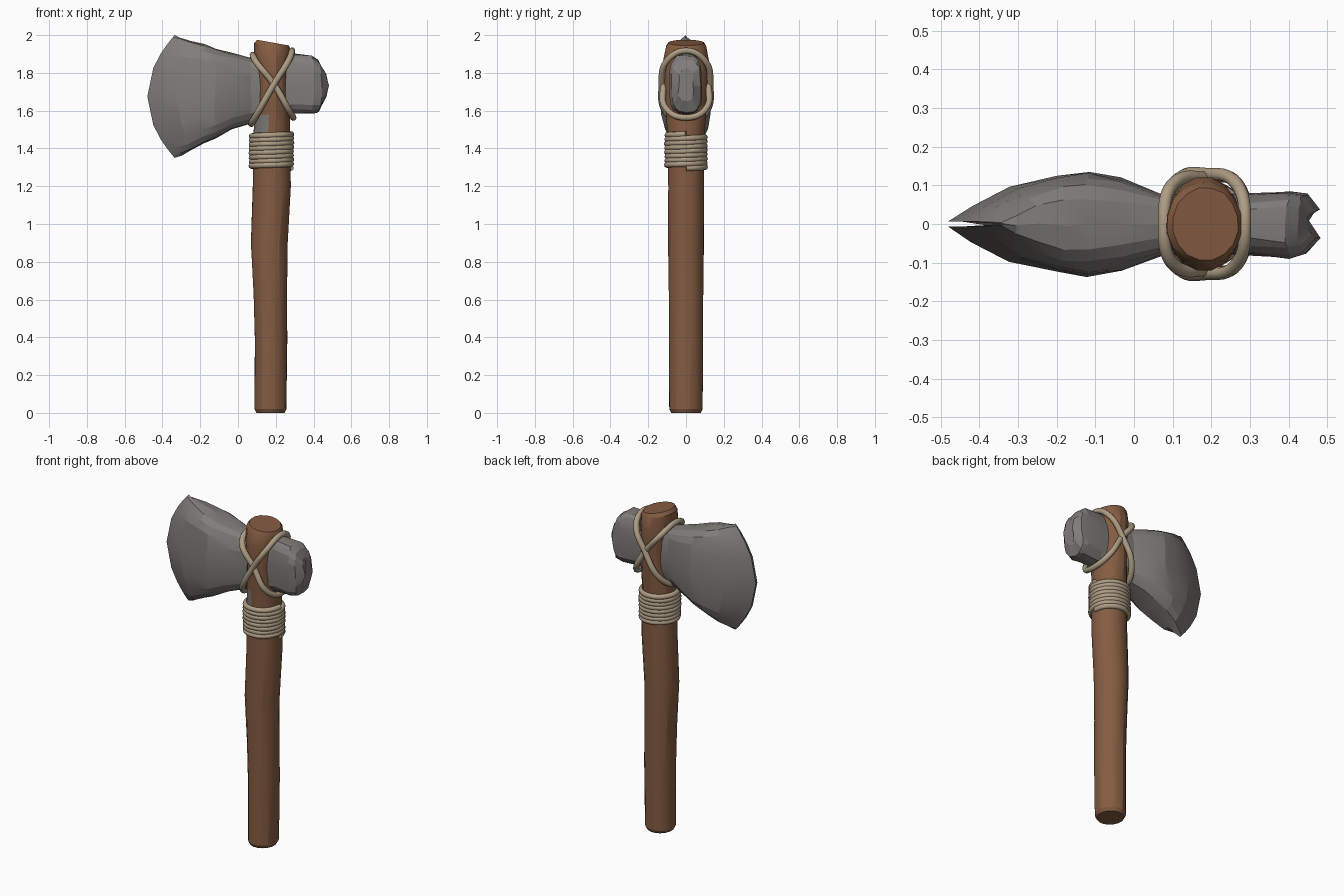
import bpy, bmesh, math, random

if "Cube" in bpy.data.objects:
    bpy.data.objects.remove(bpy.data.objects["Cube"])

random.seed(4)


def material(name, rgb):
    m = bpy.data.materials.new(name)
    m.diffuse_color = (*rgb, 1)
    m.use_nodes = True
    m.node_tree.nodes["Principled BSDF"].inputs["Base Color"].default_value = m.diffuse_color
    return m


STONE = material("grey stone", (0.215, 0.205, 0.192))
WOOD = material("brown wood", (0.235, 0.108, 0.055))
ROPE = material("tan rope", (0.42, 0.335, 0.23))


def loft(name, rings, mats, angle, rule=None):
    """Skin closed rings of points, cap both ends."""
    bm = bmesh.new()
    vs = [[bm.verts.new(p) for p in r] for r in rings]
    n = len(vs[0])
    for a, b in zip(vs, vs[1:]):
        for i in range(n):
            j = (i + 1) % n
            bm.faces.new((a[i], a[j], b[j], b[i]))
    bm.faces.new(vs[0])
    bm.faces.new(vs[-1])
    bmesh.ops.recalc_face_normals(bm, faces=bm.faces)
    if rule:
        for f in bm.faces:
            f.material_index = rule(f.calc_center_median())
    me = bpy.data.meshes.new(name)
    bm.to_mesh(me)
    bm.free()
    ob = bpy.data.objects.new(name, me)
    bpy.context.collection.objects.link(ob)
    for m in mats:
        me.materials.append(m)
    bpy.ops.object.select_all(action='DESELECT')
    ob.select_set(True)
    bpy.context.view_layer.objects.active = ob
    bpy.ops.object.shade_smooth_by_angle(angle=math.radians(angle))
    return ob


def rope(name, pts, radius, cyclic):
    """Round cord through the points, converted to a mesh."""
    cu = bpy.data.curves.new(name, 'CURVE')
    cu.dimensions = '3D'
    cu.bevel_depth = radius
    cu.bevel_resolution = 2
    cu.resolution_u = 6
    cu.use_fill_caps = True
    sp = cu.splines.new('BEZIER')
    sp.bezier_points.add(len(pts) - 1)
    for bp, p in zip(sp.bezier_points, pts):
        bp.co = p
        bp.handle_left_type = bp.handle_right_type = 'AUTO'
    sp.use_cyclic_u = cyclic
    cu.materials.append(ROPE)
    ob = bpy.data.objects.new(name, cu)
    bpy.context.collection.objects.link(ob)
    bpy.ops.object.select_all(action='DESELECT')
    ob.select_set(True)
    bpy.context.view_layer.objects.active = ob
    bpy.ops.object.convert(target='MESH')


# Handle: (z, centre x, half width x, half depth y, tilt of the ring)
stations = [(0.0, .172, .075, .08, 0), (.02, .172, .085, .09, 0),
            (.4, .175, .087, .092, 0), (.62, .171, .09, .093, 0),
            (.9, .165, .099, .096, 0), (1.2, .18, .103, .096, 0),
            (1.48, .178, .098, .1, 0), (1.58, .182, .095, .108, 0),
            (1.75, .185, .092, .118, 0), (1.87, .181, .098, .122, 0),
            (1.94, .182, .098, .108, -.16), (1.96, .185, .085, .095, -.18)]
SIDES = 16
rings = []
for z, cx, a, b, tilt in stations:
    ring = []
    for i in range(SIDES):
        t = 2 * math.pi * (i + .5) / SIDES
        k = 1 + random.uniform(-.012, .012)
        x = a * k * math.cos(t)
        ring.append((cx + x, b * k * math.sin(t), z + tilt * x))
    rings.append(ring)
# bare stone chip shows on the front left just above the binding
loft("handle", rings, [WOOD, STONE], 24,
     lambda c: 1 if 1.49 < c.z < 1.57 and c.x < .17 and c.y < 0 else 0)

# Axe head: (x at mid height, x at top/bottom, z low, z high, half thickness)
stations = [(-.48, -.335, 1.35, 2.0, .007), (-.42, -.30, 1.362, 1.987, .045),
            (-.32, -.25, 1.385, 1.97, .095), (-.20, -.18, 1.425, 1.95, .128),
            (-.12, -.12, 1.455, 1.93, .136), (-.03, -.03, 1.5, 1.905, .118),
            (.07, .07, 1.535, 1.878, .08), (.18, .18, 1.56, 1.88, .075),
            (.29, .29, 1.585, 1.903, .078), (.40, .395, 1.585, 1.893, .088),
            (.445, .425, 1.592, 1.868, .078), (.48, .45, 1.65, 1.82, .04)]
SIDES = 20
rings = []
for k, (xm, xe, z0, z1, w) in enumerate(stations):
    ring = []
    for i in range(SIDES):
        t = 2 * math.pi * i / SIDES
        c, s = math.cos(t), math.sin(t)
        y = math.copysign(abs(c) ** .6, c) if abs(c) > 1e-6 else 0
        v = math.copysign(abs(s) ** .65, s) if abs(s) > 1e-6 else 0
        j = 0 if k == 0 else .005
        ring.append((xm + (xe - xm) * v * v + random.uniform(-j, j),
                     w * y + random.uniform(-j, j),
                     (z0 + z1) / 2 + v * (z1 - z0) / 2 + random.uniform(-j, j) * .6))
    rings.append(ring)
loft("axe_head", rings, [STONE], 14)

# Crossed lashing: two closed loops, each passing over one side of the head
# and under the other: (upper corner, over, lower corner, under) in x, z
loops = [((.268, 1.865), (.287, 1.918), (.105, 1.59), (.07, 1.53), .128),
         ((.098, 1.855), (.078, 1.895), (.265, 1.61), (.293, 1.563), .118)]
for i, (up, over, low, under, d) in enumerate(loops):
    pts = [(.19, -d, 1.74), (up[0], -.1, up[1]), (over[0], 0, over[1]),
           (up[0], .1, up[1]), (.19, d, 1.74), (low[0], .105, low[1]),
           (under[0], 0, under[1]), (low[0], -.105, low[1])]
    rope(f"cross_lashing_{i + 1}", pts, .017, True)

# Binding wound around the handle below the head
TURNS, STEP = 8, 12
pts = []
for i in range(TURNS * STEP + 1):
    t = 2 * math.pi * i / STEP
    k = 1 + random.uniform(-.015, .015)
    pts.append((.177 + .105 * k * math.cos(t), .1 * k * math.sin(t),
                1.296 + .18 * i / (TURNS * STEP)))
rope("handle_binding", pts, .0155, False)
